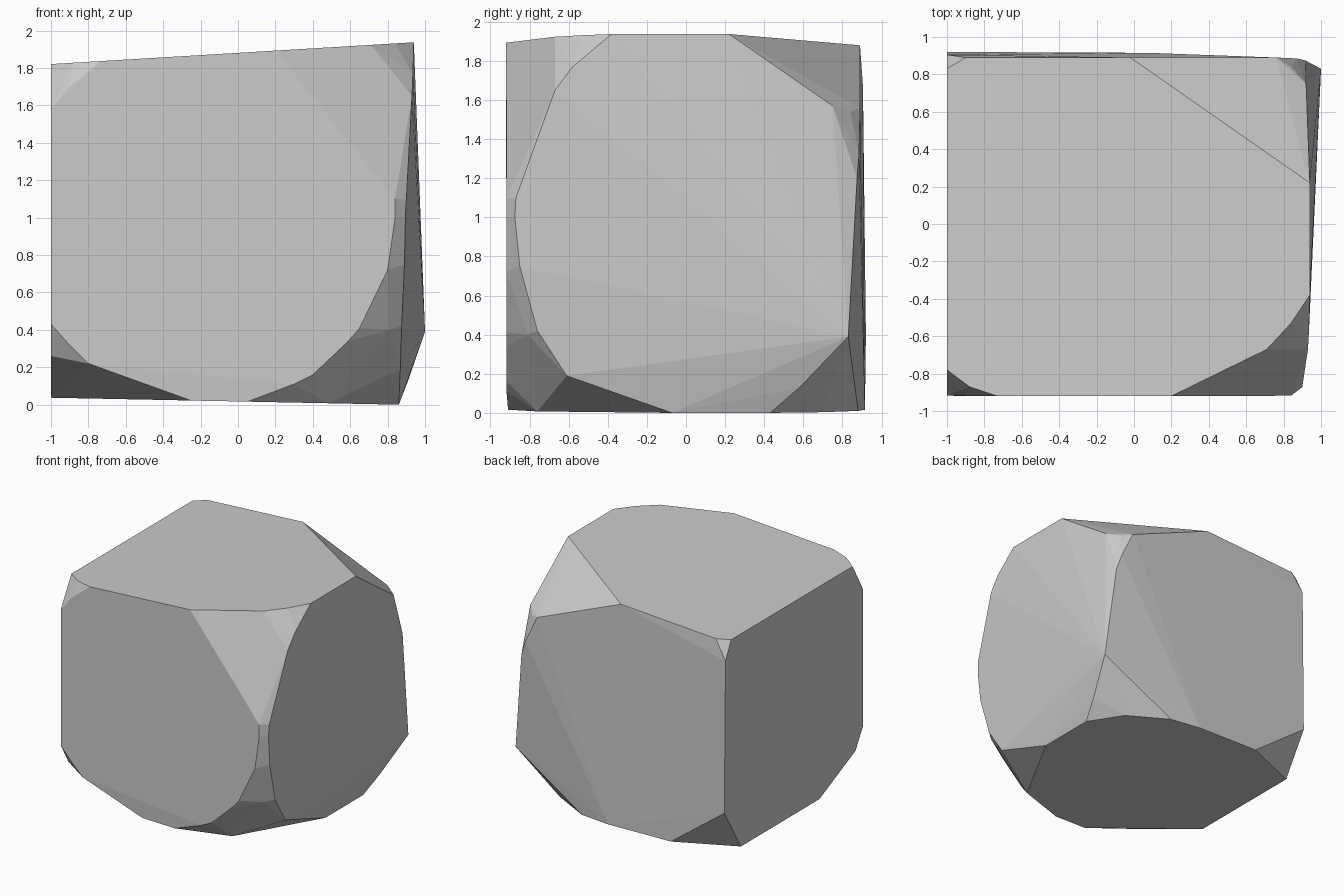
import bpy, bmesh
from math import radians

if "Cube" in bpy.data.objects:
    bpy.data.objects.remove(bpy.data.objects["Cube"])

# top outline (x, y): gently tilted plane
top = [(-1, -.78), (-.88, -.87), (-.73, -.92), (.2, -.92), (.71, -.67), (.84, -.53),
       (.94, -.38), (.94, .22), (-.02, .89), (-.9, .89), (-1, .83)]
# bottom outline (x, y): slightly tilted plane
bottom = [(-.25, -.91), (.05, -.91), (.48, -.76), (.86, -.07), (.86, .43), (.68, .7),
          (.35, .88), (.08, .915), (-.5, .915), (-1, .7), (-1, -.34)]
# front outline (x, z)
front = [(-1, 1.58), (-.9, 1.7), (.84, 1.1), (.84, 1.0), (.8, .72), (.65, .41), (.59, .34),
         (.4, .16), (.3, .11), (-.8, .22), (-.91, .33), (-1, .43)]
# left outline (y, z)
left = [(-.82, .26), (.92, .4), (.905, 1.67)]
# right face rim, back right corner and small chips (x, y, z)
corners = [(.93, -.67, 1.65), (.935, -.58, 1.77), (.9, -.87, 1.1), (.895, -.875, 1.0),
           (.89, -.85, .75), (.875, -.76, .42), (.868, -.61, .19), (.91, .58, .13),
           (1, .83, .39), (.915, .875, 1.2), (.92, .75, 1.57), (.84, .84, 1.54),
           (.76, .89, 1.56), (.87, .885, 1.33), (.65, -.71, .155), (.81, -.81, .40),
           (.7, .74, .15)]

points = [(x, y, 1.881 + .06 * x) for x, y in top]
points += [(x, y, .02 * (.86 - x)) for x, y in bottom]
points += [(x, -.918, z) for x, z in front]
points += [(-1, y, z) for y, z in left] + corners

# chipped stone block: hull of the outlines, flat facets merged
bm = bmesh.new()
for p in points:
    bm.verts.new(p)
hull = bmesh.ops.convex_hull(bm, input=bm.verts)
loose = [v for v in bm.verts if not v.link_faces]
bmesh.ops.delete(bm, geom=loose, context='VERTS')
bmesh.ops.dissolve_limit(bm, angle_limit=radians(1.5), verts=bm.verts, edges=bm.edges)
bmesh.ops.recalc_face_normals(bm, faces=bm.faces)
mesh = bpy.data.meshes.new("stone_block")
bm.to_mesh(mesh)
bm.free()
bpy.context.collection.objects.link(bpy.data.objects.new("stone_block", mesh))
